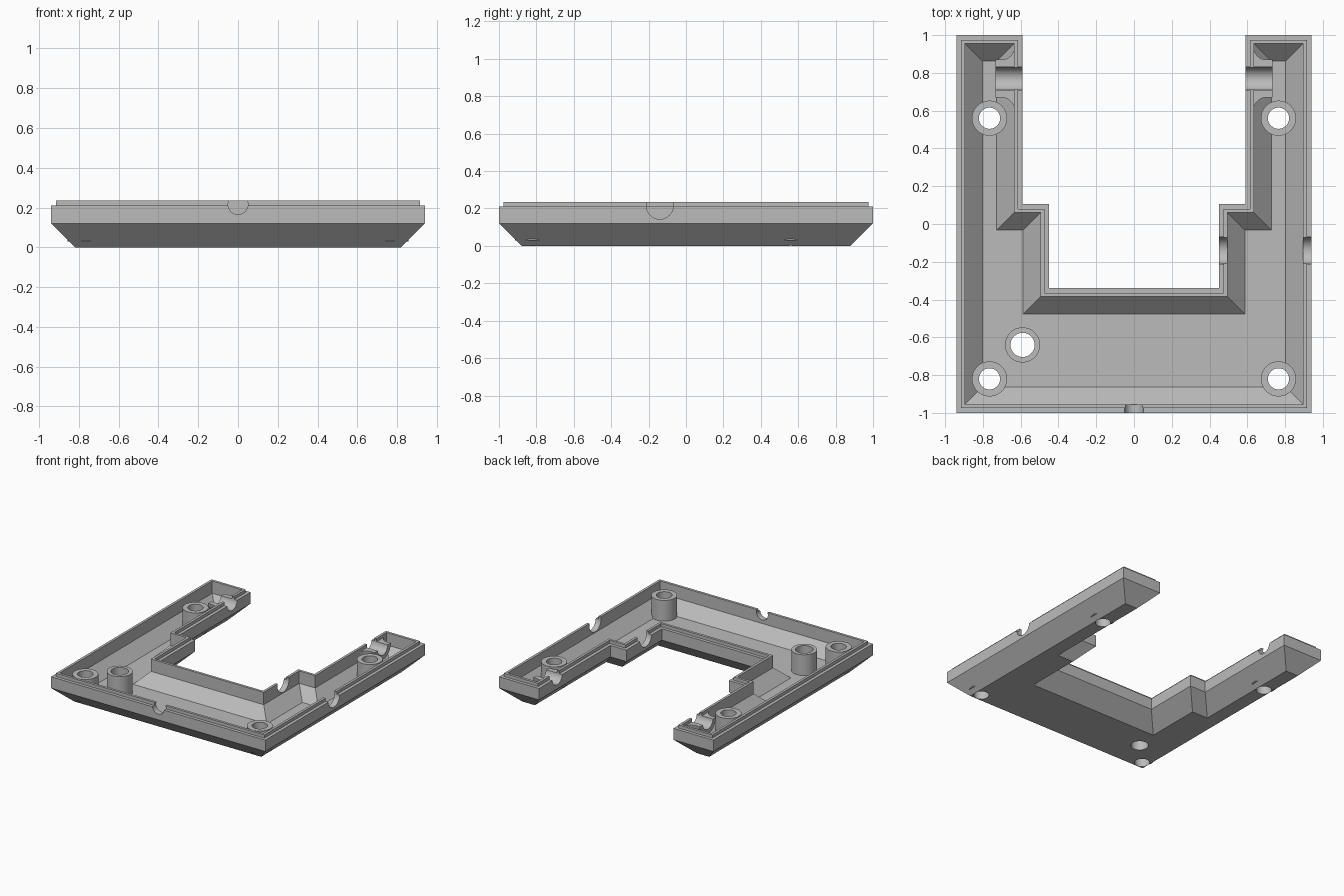
import bpy, bmesh, math
from mathutils import Matrix

cube = bpy.data.objects.get("Cube")
if cube:
    bpy.data.objects.remove(cube, do_unlink=True)

grey = bpy.data.materials.new("plain grey")
grey.use_nodes = True
COLOUR = (0.5, 0.5, 0.5, 1)
grey.diffuse_color = COLOUR
grey.node_tree.nodes["Principled BSDF"].inputs["Base Color"].default_value = COLOUR

AXIS_Z = 0.215   # height of all cable openings
RIM_Z = 0.21


def finish(name, bm):
    bmesh.ops.recalc_face_normals(bm, faces=bm.faces)
    mesh = bpy.data.meshes.new(name)
    bm.to_mesh(mesh)
    bm.free()
    mesh.materials.append(grey)
    obj = bpy.data.objects.new(name, mesh)
    bpy.context.collection.objects.link(obj)
    return obj


def outline(d):
    """U-shaped plan, moved inwards by d."""
    half = [(0.94 - d, d - 1), (0.94 - d, 1 - d), (0.59 + d, 1 - d),
            (0.59 + d, 0.105 - d), (0.45 + d, 0.105 - d), (0.45 + d, -0.34 - d)]
    return half + [(-x, y) for x, y in reversed(half)]


def tray(name, profile):
    """Stack of U-shaped rings (inset, height), capped at both ends."""
    bm = bmesh.new()
    rings = [[bm.verts.new((x, y, z)) for x, y in outline(d)] for d, z in profile]
    for a, b in zip(rings, rings[1:]):
        for i in range(len(a)):
            j = (i + 1) % len(a)
            bm.faces.new((a[i], a[j], b[j], b[i]))
    bm.faces.new(rings[0])
    bm.faces.new(rings[-1])
    return finish(name, bm)


def lathe(name, profile, matrix, closed=False, steps=48):
    """Revolve (radius, height) about local z; closed makes a tube."""
    bm = bmesh.new()
    rings = [[bm.verts.new((r * math.cos(math.tau * i / steps),
                            r * math.sin(math.tau * i / steps), h))
              for i in range(steps)] for r, h in profile]
    pairs = list(zip(rings, rings[1:]))
    if closed:
        pairs.append((rings[-1], rings[0]))
    else:
        bm.faces.new(rings[0])
        bm.faces.new(rings[-1])
    for a, b in pairs:
        for i in range(steps):
            j = (i + 1) % steps
            bm.faces.new((a[i], a[j], b[j], b[i]))
    bm.transform(matrix)
    return finish(name, bm)


def boolean(obj, tool, operation, keep=False):
    mod = obj.modifiers.new("cut", "BOOLEAN")
    mod.operation, mod.solver, mod.object = operation, "EXACT", tool
    bpy.context.view_layer.objects.active = obj
    bpy.ops.object.modifier_apply(modifier=mod.name)
    if not keep:
        bpy.data.objects.remove(tool, do_unlink=True)


def along_x(x, y, sign=1):
    return Matrix.Translation((x, y, AXIS_Z)) @ Matrix.Rotation(sign * math.pi / 2, 4, "Y")


def rod(r, length, matrix):
    return lathe("cutter", [(r, -length / 2), (r, length / 2)], matrix)


# Shell: chamfered base, upright wall, raised lip and hollow inside
outside = [(0.12, 0), (0, 0.12), (0, RIM_Z)]
inside = [(0.025, RIM_Z), (0.025, 0.235), (0.045, 0.235), (0.045, 0.137), (0.137, 0.045)]
shell = tray("shell", outside + inside)
envelope = tray("envelope", outside)
parts = [shell]

# Screw posts with holes through the floor
posts = [(s * 0.765, y, 0.056) for s in (-1, 1) for y in (0.56, -0.82)]
posts.append((-0.59, -0.64, 0.064))
for x, y, r in posts:
    place = Matrix.Translation((x, y, 0))
    boolean(shell, rod(r, 0.3, place), "DIFFERENCE")
    parts.append(lathe("screw_post", [(r, 0.03), (0.093, 0.03), (0.093, RIM_Z), (r, RIM_Z)],
                       place, closed=True))

# Cable guides in the arms: half tubes flared into the inner walls
flare = [(0.17, 0), (0.17, 0.04)]
for i in range(1, 9):
    a = math.pi / 2 * i / 8
    flare.append((0.1 + 0.07 * (1 - math.sin(a)), 0.04 + 0.07 * (1 - math.cos(a))))
flare.append((0.1, 0.14))
for s in (-1, 1):
    guide = lathe("cable_guide", flare, along_x(s * 0.592, 0.77, s))
    boolean(guide, envelope, "INTERSECT", keep=True)
    for obj in (guide, shell):
        boolean(obj, rod(0.062, 0.3, along_x(s * 0.64, 0.77)), "DIFFERENCE")
    parts.append(guide)
bpy.data.objects.remove(envelope, do_unlink=True)

# Round notches in the side, inner and front walls
for x in (0.94, 0.45):
    boolean(shell, rod(0.072, 0.16, along_x(x, -0.14)), "DIFFERENCE")
front = Matrix.Translation((0, -1, AXIS_Z)) @ Matrix.Rotation(math.pi / 2, 4, "X")
boolean(shell, rod(0.05, 0.16, front), "DIFFERENCE")

# Smooth round surfaces, keep edges sharp
bpy.ops.object.select_all(action="DESELECT")
for obj in parts:
    obj.select_set(True)
bpy.context.view_layer.objects.active = shell
bpy.ops.object.shade_smooth_by_angle(angle=math.radians(25))
